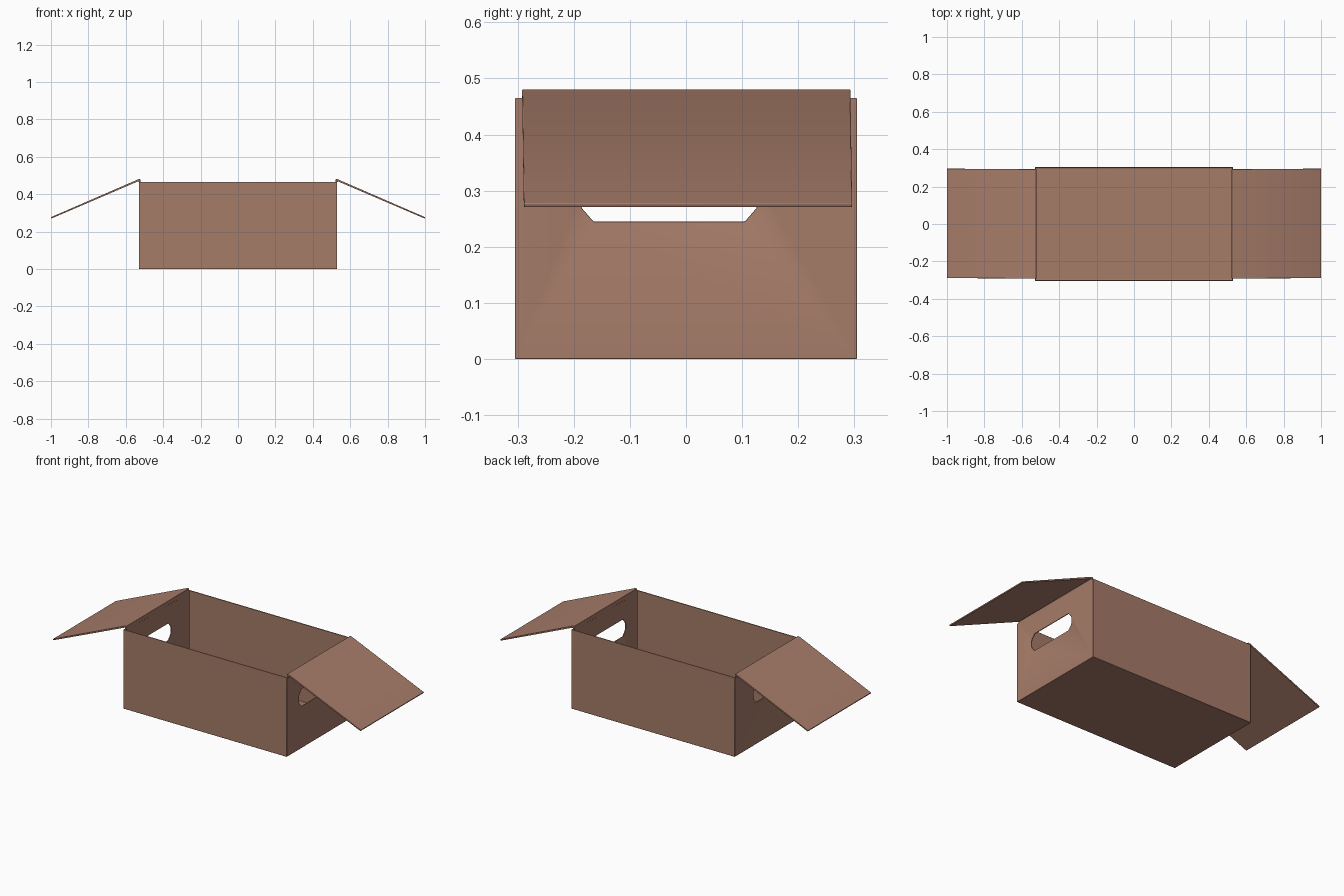
import bpy, bmesh
from mathutils import Vector

if "Cube" in bpy.data.objects:
    bpy.data.objects.remove(bpy.data.objects["Cube"])

card = bpy.data.materials.new("cardboard")
card.diffuse_color = (0.38, 0.20, 0.14, 1)
card.use_nodes = True
card.node_tree.nodes["Principled BSDF"].inputs["Base Color"].default_value = card.diffuse_color

T = 0.008                       # board thickness
X, Y, H = 0.53, 0.305, 0.465    # half length, half width, height


def add(name, bm):
    bmesh.ops.recalc_face_normals(bm, faces=bm.faces[:])
    me = bpy.data.meshes.new(name)
    bm.to_mesh(me)
    bm.free()
    ob = bpy.data.objects.new(name, me)
    bpy.context.collection.objects.link(ob)
    me.materials.append(card)
    return ob


def prism(name, points, sweep):
    """Closed polygon swept along a vector."""
    bm = bmesh.new()
    face = bm.faces.new([bm.verts.new(p) for p in points])
    out = bmesh.ops.extrude_face_region(bm, geom=[face], use_keep_orig=True)
    bmesh.ops.translate(bm, vec=Vector(sweep),
                        verts=[g for g in out["geom"] if isinstance(g, bmesh.types.BMVert)])
    return add(name, bm)


def finish(ob, width):
    bev = ob.modifiers.new("soft_edges", 'BEVEL')
    bev.width = width
    bev.segments = 2
    bev.limit_method = 'ANGLE'
    bpy.ops.object.select_all(action='DESELECT')
    ob.select_set(True)
    bpy.context.view_layer.objects.active = ob
    bpy.ops.object.shade_smooth_by_angle(angle=0.7)


# open tub
bm = bmesh.new()
bmesh.ops.create_cube(bm, size=1)
for v in bm.verts:
    v.co = ((v.co.x * 2) * X, (v.co.y * 2) * Y, (v.co.z + 0.5) * H)
top = max(bm.faces, key=lambda f: f.calc_center_median().z)
bmesh.ops.inset_region(bm, faces=[top], thickness=T)
inner = bmesh.ops.extrude_discrete_faces(bm, faces=[top])["faces"][0]
bmesh.ops.translate(bm, vec=(0, 0, T - H), verts=inner.verts[:])
box = add("box", bm)

# hand holes through both ends
quarter = [(0.135, -0.05), (0.155, -0.027), (0.161, -0.012)]
outline = quarter + [(y, -z) for y, z in reversed(quarter)]
outline += [(-y, -z) for y, z in outline]
cutter = prism("hand_hole_cutter", [(-1, y - 0.03, z + 0.295) for y, z in outline], (2, 0, 0))
cutter.hide_render = True
cutter.hide_viewport = True
cut = box.modifiers.new("hand_holes", 'BOOLEAN')
cut.object = cutter
cut.solver = 'EXACT'
finish(box, 0.002)

# folded end flaps with a short upright hinge
profile = [(X - T, H - 0.01), (X, H - 0.01), (X + 0.001, 0.470),
           (0.997, 0.27), (1.0, 0.277), (X + 0.002, 0.48), (X - T, 0.48)]
for side, name in ((1, "right_flap"), (-1, "left_flap")):
    flap = prism(name, [(side * x, -0.292, z) for x, z in profile], (0, 0.585, 0))
    for v in flap.data.vertices:
        if abs(v.co.x) > 0.9:
            v.co.y += 0.003     # slight skew of the hanging edge
    finish(flap, 0.0015)
